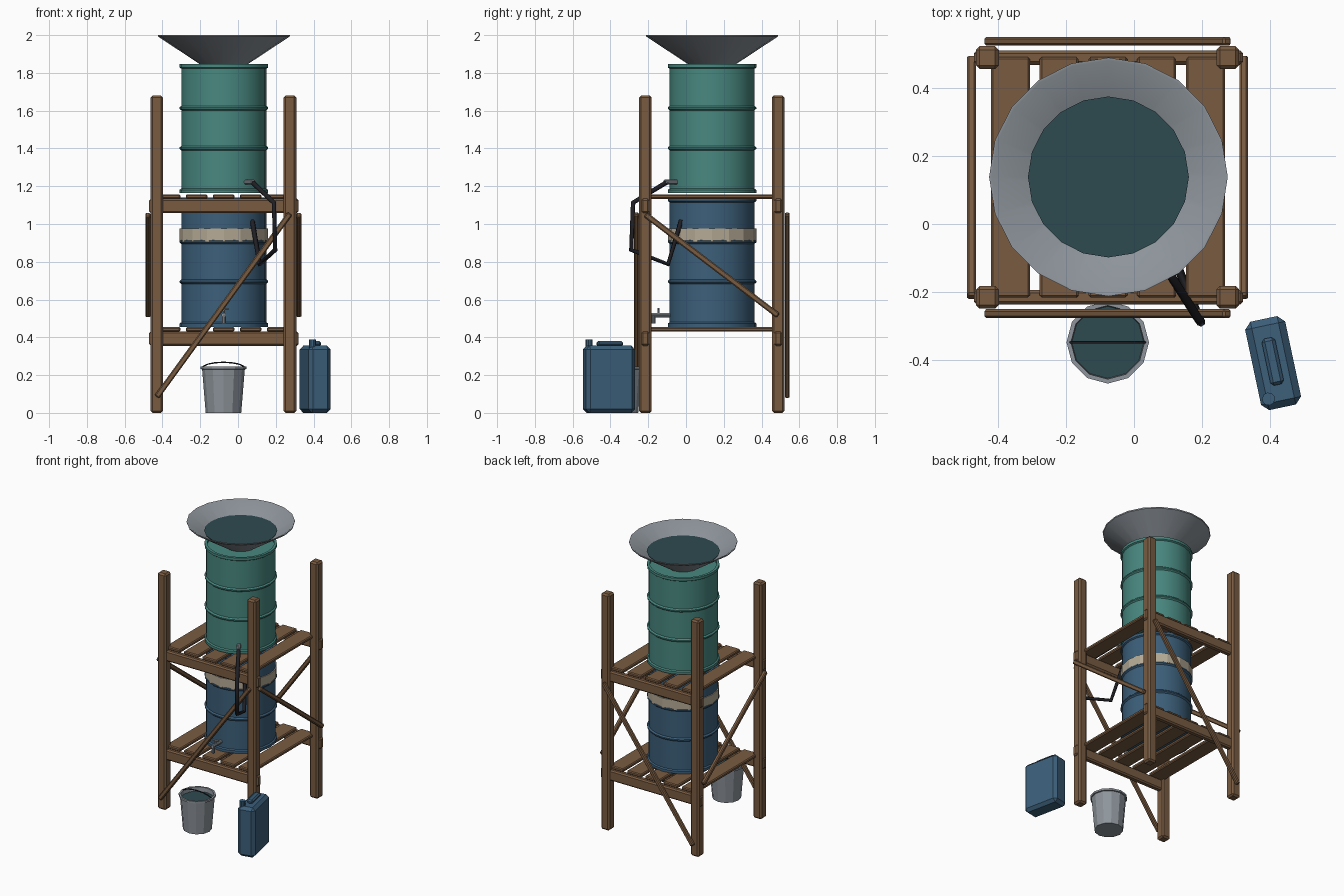
import bpy, bmesh, math
from mathutils import Vector, Matrix

if "Cube" in bpy.data.objects:
    bpy.data.objects.remove(bpy.data.objects["Cube"])

def mat(name, c):
    m = bpy.data.materials.new(name)
    m.diffuse_color = (*c, 1)
    m.use_nodes = True
    m.node_tree.nodes["Principled BSDF"].inputs["Base Color"].default_value = m.diffuse_color
    return m

WOOD = mat("brown wood", (0.19, 0.105, 0.053))
TEAL = mat("teal paint", (0.065, 0.245, 0.215))
BLUE = mat("blue paint", (0.045, 0.115, 0.195))
CREAM = mat("cream band", (0.46, 0.40, 0.30))
METAL = mat("grey metal", (0.27, 0.30, 0.33))
BLACK = mat("black rubber", (0.014, 0.014, 0.018))
WATER = mat("dark water", (0.027, 0.068, 0.08))
CX, CY = -0.075, 0.138

def finish(bm, name, m, smooth=False):
    bmesh.ops.recalc_face_normals(bm, faces=bm.faces)
    me = bpy.data.meshes.new(name)
    bm.to_mesh(me)
    bm.free()
    me.materials.append(m)
    ob = bpy.data.objects.new(name, me)
    bpy.context.collection.objects.link(ob)
    if smooth:
        bpy.ops.object.select_all(action='DESELECT')
        bpy.context.view_layer.objects.active = ob
        ob.select_set(True)
        bpy.ops.object.shade_smooth_by_angle(angle=math.radians(35))
    return ob

def box(name, c, s, m, bevel=0.006, rot=None):
    bm = bmesh.new()
    bmesh.ops.create_cube(bm, size=1, matrix=Matrix.Diagonal((*s, 1)))
    if bevel:
        bmesh.ops.bevel(bm, geom=bm.edges[:], offset=bevel, segments=1, affect='EDGES')
    M = Matrix.Translation(c) @ (rot if rot else Matrix())
    bmesh.ops.transform(bm, matrix=M, verts=bm.verts)
    return finish(bm, name, m)

def lathe(name, prof, n, c, m, smooth=False, closed=False):
    """Spin (radius, z) points about a vertical axis; r = 0 makes a centre point."""
    bm = bmesh.new()
    rings = []
    for r, z in prof:
        if r == 0:
            rings.append([bm.verts.new((c[0], c[1], c[2] + z))])
        else:
            rings.append([bm.verts.new((c[0] + r * math.sin(2 * math.pi * i / n),
                                        c[1] - r * math.cos(2 * math.pi * i / n), c[2] + z)) for i in range(n)])
    pairs = list(zip(rings, rings[1:])) + ([(rings[-1], rings[0])] if closed else [])
    for a, b in pairs:
        for i in range(n):
            j = (i + 1) % n
            vs = [a[i % len(a)], a[j % len(a)], b[j % len(b)], b[i % len(b)]]
            bm.faces.new(list(dict.fromkeys(vs)))
    return finish(bm, name, m, smooth)

def rod(name, a, b, r, m, n=10):
    a, b = Vector(a), Vector(b)
    d = b - a
    bm = bmesh.new()
    M = Matrix.Translation((a + b) / 2) @ d.to_track_quat('Z', 'Y').to_matrix().to_4x4()
    bmesh.ops.create_cone(bm, cap_ends=True, segments=n, radius1=r, radius2=r, depth=d.length, matrix=M)
    return finish(bm, name, m, True)

def tube(name, pts, r, m):
    cu = bpy.data.curves.new(name, 'CURVE')
    cu.dimensions = '3D'
    cu.bevel_depth, cu.bevel_resolution, cu.use_fill_caps = r, 1, True
    sp = cu.splines.new('POLY')
    sp.points.add(len(pts) - 1)
    for p, q in zip(sp.points, pts):
        p.co = (*q, 1)
    cu.materials.append(m)
    ob = bpy.data.objects.new(name, cu)
    bpy.context.collection.objects.link(ob)
    bpy.ops.object.select_all(action='DESELECT')
    bpy.context.view_layer.objects.active = ob
    ob.select_set(True)
    bpy.ops.object.convert(target='MESH')

# Wooden posts
X0, X1, Y0, Y1 = -0.43, 0.275, -0.215, 0.488
for x, sx in ((X0, "left"), (X1, "right")):
    for y, sy in ((Y0, "front"), (Y1, "back")):
        box(f"{sy}_{sx}_post", (x, y, 0.84), (0.067, 0.067, 1.68), WOOD, 0.011)

# Shelves: two rails and five slats each
for lvl, z in (("lower", 0.455), ("upper", 1.158)):
    for y, sy in ((Y0, "front"), (Y1, "back")):
        box(f"{lvl}_{sy}_rail", (CX, y, z - 0.062), (0.79, 0.042, 0.076), WOOD, 0.009)
    for i in range(5):
        box(f"{lvl}_slat_{i + 1}", (-0.0765 + (i - 2) * 0.143, 0.137, z - 0.013), (0.114, 0.705, 0.024), WOOD, 0.006)

# Diagonal braces on all four sides
def brace(name, a, b, thin):
    a, b = Vector(a), Vector(b)
    d = (b - a).normalized()
    t = Vector(thin)
    rot = Matrix((t, d.cross(t), d)).transposed().to_4x4()
    box(name, (a + b) / 2, (0.026, 0.03, (b - a).length), WOOD, 0.006, rot)

brace("front_brace", (X0, -0.263, 0.085), (X1, -0.263, 1.055), (0, 1, 0))
brace("back_brace", (X0, 0.536, 0.085), (X1, 0.536, 1.055), (0, 1, 0))
brace("left_brace", (-0.477, Y0, 1.05), (-0.477, Y1, 0.515), (1, 0, 0))
brace("right_brace", (0.322, Y0, 1.05), (0.322, Y1, 0.515), (1, 0, 0))

# Drums with end rims and two rolled hoops
def drum(name, z, m):
    r, h = 0.225, 0.683
    prof = [(0, 0), (0.234, 0), (0.234, 0.018), (r, 0.024)]
    for k in (0.239, 0.451):
        prof += [(r, k - 0.012), (0.234, k - 0.004), (0.234, k + 0.004), (r, k + 0.012)]
    prof += [(r, h - 0.024), (0.234, h - 0.018), (0.234, h), (0.216, h), (0.216, h - 0.015), (0, h - 0.015)]
    lathe(name, prof, 24, (CX, CY, z), m, True)

drum("lower_drum", 0.456, BLUE)
drum("upper_drum", 1.163, TEAL)
lathe("lower_drum_band", [(0.226, 0.908), (0.234, 0.908), (0.234, 0.976), (0.226, 0.976)], 16,
      (CX, CY, 0), CREAM, closed=True)

# Rain funnel with water surface
lathe("rain_funnel", [(0.11, 1.835), (0.348, 1.992), (0.35, 2.0), (0.342, 2.0), (0.11, 1.845)], 20,
      (CX, CY, 0), METAL, True, True)
lathe("funnel_water", [(0, 1.935), (0.236, 1.935), (0.234, 1.93), (0, 1.93)], 20, (CX, CY, 0), WATER)

# Upper outlet and hose to the lower drum
u = Vector((0.155, -0.248, 0)).normalized()
c = Vector((CX, CY, 1.222))
rod("upper_outlet", c + u * 0.21, c + u * 0.295, 0.014, METAL)
tube("hose", [(0.075, -0.1, 1.222), (0.19, -0.28, 1.113), (0.197, -0.29, 0.863),
              (0.115, -0.095, 0.787), (0.075, -0.025, 1.02)], 0.013, BLACK)

# Lower tap
rod("tap_pipe", (CX, -0.07, 0.518), (CX, -0.182, 0.518), 0.012, METAL)
rod("tap_spout", (CX, -0.172, 0.522), (CX, -0.172, 0.472), 0.011, METAL)
rod("tap_stem", (CX, -0.145, 0.518), (CX, -0.145, 0.55), 0.006, METAL)
box("tap_handle", (CX, -0.145, 0.55), (0.05, 0.012, 0.01), METAL, 0.002)

# Bucket with water and wire handle
B = (-0.077, -0.347, 0)
lathe("bucket", [(0, 0), (0.094, 0), (0.113, 0.23), (0.121, 0.232), (0.121, 0.245), (0.108, 0.245),
                 (0.09, 0.01), (0, 0.01)], 12, B, METAL)
lathe("bucket_water", [(0, 0.215), (0.106, 0.215), (0.105, 0.21), (0, 0.21)], 12, B, WATER)
tube("bucket_handle", [(B[0] - 0.115 * math.cos(a), B[1], 0.235 + 0.033 * math.sin(a))
                       for a in (math.pi * i / 8 for i in range(9))], 0.004, BLACK)

# Jerrycan: body, grip and cap, turned a little
J = Matrix.Translation((0.408, -0.408, 0)) @ Matrix.Rotation(math.radians(12), 4, 'Z')
parts = [box("jerrycan_body", (0, 0, 0.178), (0.12, 0.265, 0.355), BLUE, 0.02),
         box("jerrycan_grip", (0, 0.005, 0.366), (0.04, 0.14, 0.028), BLUE, 0.009),
         rod("jerrycan_cap", (-0.035, -0.1, 0.34), (-0.035, -0.1, 0.388), 0.019, BLUE)]
for p in parts:
    p.data.transform(J)
